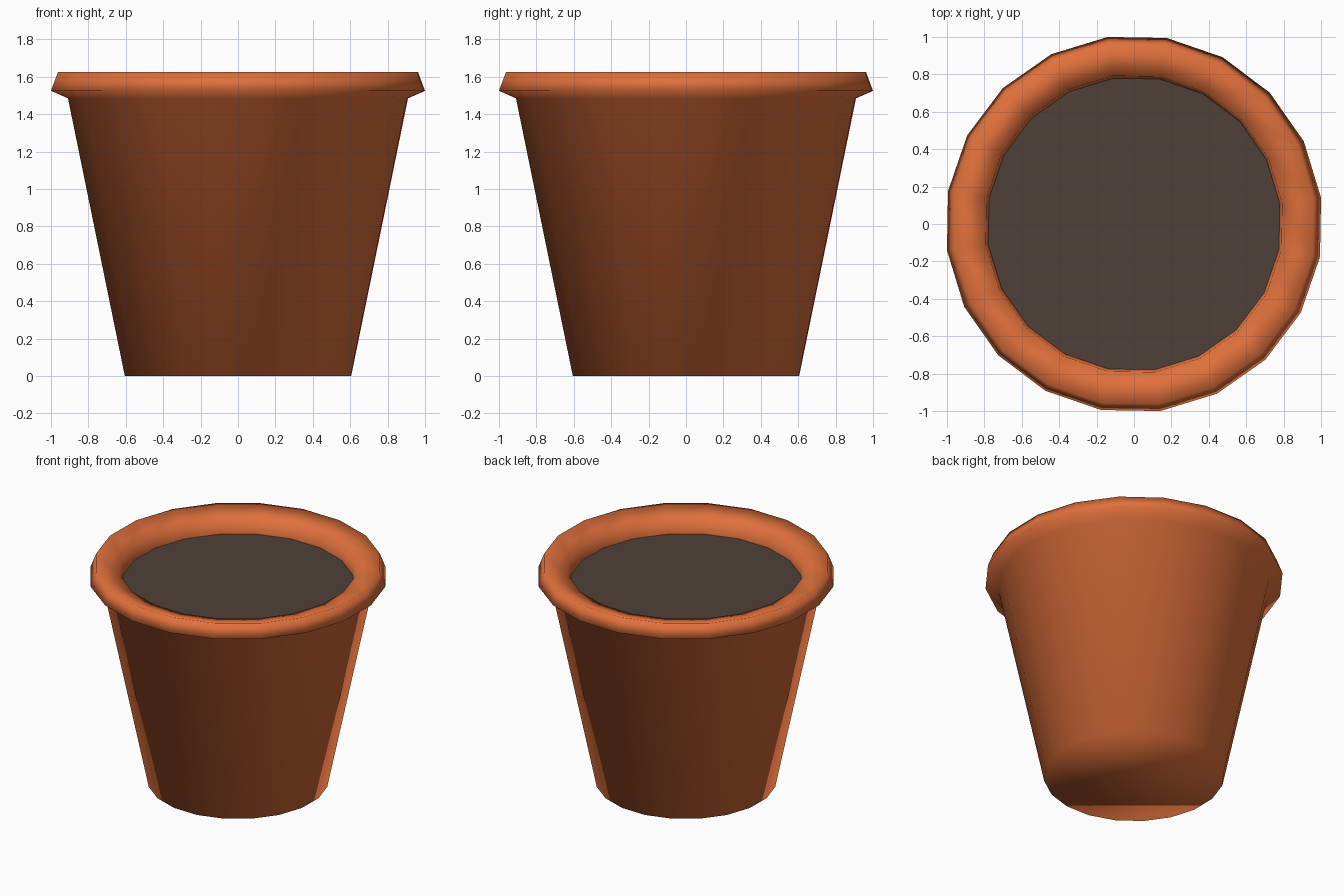
import bpy, bmesh, math

if "Cube" in bpy.data.objects:
    bpy.data.objects.remove(bpy.data.objects["Cube"])

SIDES = 20
TWIST = math.radians(8)


def material(name, rgb):
    m = bpy.data.materials.new(name)
    m.diffuse_color = (*rgb, 1)
    m.use_nodes = True
    m.node_tree.nodes["Principled BSDF"].inputs["Base Color"].default_value = m.diffuse_color
    return m


def ring(bm, r, z):
    step = 2 * math.pi / SIDES
    return [bm.verts.new((r * math.cos(TWIST + i * step), r * math.sin(TWIST + i * step), z))
            for i in range(SIDES)]


def finish(bm, name, mat, smooth):
    me = bpy.data.meshes.new(name)
    for f in bm.faces:
        f.smooth = smooth
    bm.to_mesh(me)
    bm.free()
    me.materials.append(mat)
    ob = bpy.data.objects.new(name, me)
    bpy.context.collection.objects.link(ob)
    return ob


terracotta = material("terracotta", (0.74, 0.162, 0.044))
earth = material("dark_earth", (0.078, 0.051, 0.040))

# Pot: lathed profile of tapered wall, flared rim and inner lip, with a flat base
profile = [(0.611, 0.0), (0.918, 1.485), (1.0098, 1.525), (0.972, 1.625),
           (0.80, 1.58), (0.787, 1.48)]
bm = bmesh.new()
rings = [ring(bm, r, z) for r, z in profile]
for a, b in zip(rings, rings[1:]):
    for i in range(SIDES):
        j = (i + 1) % SIDES
        bm.faces.new((a[i], a[j], b[j], b[i]))
bm.faces.new(rings[0][::-1])
finish(bm, "pot", terracotta, True)

# Soil: flat disc filling the pot just below the rim
bm = bmesh.new()
bm.faces.new(ring(bm, 0.787, 1.48))
finish(bm, "soil", earth, False)
